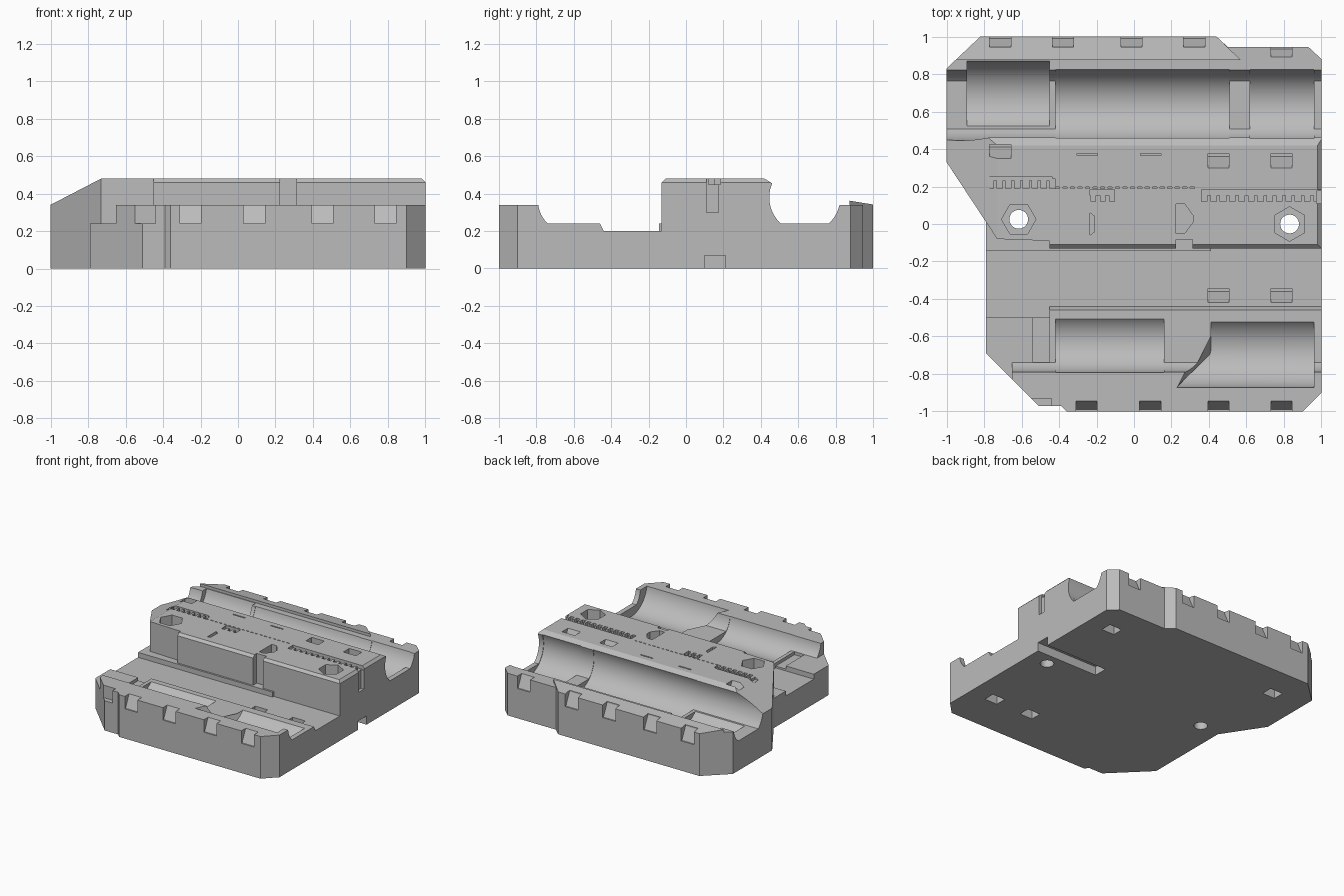
import bpy, bmesh, math
from mathutils import Vector

cube = bpy.data.objects.get("Cube")
if cube:
    bpy.data.objects.remove(cube, do_unlink=True)

grey = bpy.data.materials.new("plain grey")
grey.use_nodes = True
grey.diffuse_color = (0.5, 0.5, 0.5, 1)
grey.node_tree.nodes["Principled BSDF"].inputs["Base Color"].default_value = (0.5, 0.5, 0.5, 1)

AXES = {"x": lambda p, t: (t, p[0], p[1]),
        "y": lambda p, t: (p[0], t, p[1]),
        "z": lambda p, t: (p[0], p[1], t)}


def add_prism(bm, pts, axis, lo, hi):
    """Extrude a flat outline along an axis."""
    place = AXES[axis]
    a = [bm.verts.new(place(p, lo)) for p in pts]
    b = [bm.verts.new(place(p, hi)) for p in pts]
    n = len(pts)
    faces = [bm.faces.new(a), bm.faces.new(b)]
    faces += [bm.faces.new((a[i], a[(i + 1) % n], b[(i + 1) % n], b[i])) for i in range(n)]
    bmesh.ops.recalc_face_normals(bm, faces=faces)


def to_object(bm, name):
    mesh = bpy.data.meshes.new(name)
    bm.to_mesh(mesh)
    bm.free()
    ob = bpy.data.objects.new(name, mesh)
    bpy.context.collection.objects.link(ob)
    return ob


def prism(name, pts, axis, lo, hi):
    bm = bmesh.new()
    add_prism(bm, pts, axis, lo, hi)
    return to_object(bm, name)


def ring(cx, cy, r, n, turn=0.0):
    return [(cx + r * math.cos(turn + math.tau * i / n),
             cy + r * math.sin(turn + math.tau * i / n)) for i in range(n)]


def rect(x0, x1, y0, y1):
    return [(x0, y0), (x1, y0), (x1, y1), (x0, y1)]


def arc(cy, cz, r, side, z_from, z_to, n=8):
    """Trough wall points on one side of a circle."""
    a0, a1 = (math.asin((z - cz) / r) for z in (z_from, z_to))
    steps = [a0 + (a1 - a0) * i / n for i in range(n + 1)]
    return [(cy + side * r * math.cos(a), cz + r * math.sin(a)) for a in steps]


# Side profile of the whole block, swept from left to right
profile = [(-1, 0), (1.01, 0), (1.01, 0.34), (0.875, 0.362), (0.875, 0.34)]
profile += arc(0.635, 0.38, 0.19, 1, 0.34, 0.24)
profile += arc(0.635, 0.38, 0.19, -1, 0.24, 0.455)
profile += [(0.42, 0.48), (-0.11, 0.48), (-0.13, 0.46), (-0.13, 0.24), (-0.145, 0.24),
            (-0.145, 0.2), (-0.44, 0.2), (-0.46, 0.24)]
profile += arc(-0.625, 0.36, 0.166, -1, 0.24, 0.34)
profile += [(-1.01, 0.34), (-1.01, 0)]
profile.pop(0)
block = prism("cradle_block", profile, "x", -1.05, 1.05)

# Plan outline with clipped corners
outline = [(-0.79, -0.69), (-0.51, -0.97), (-0.39, -0.97), (-0.36, -1), (0.9, -1), (1, -0.9),
           (1, 0.88), (0.93, 0.945), (0.5, 0.945), (0.44, 1), (-0.82, 1), (-1, 0.83),
           (-1, 0.33), (-0.79, 0.011)]
helpers = []


def boolean(ob, operation="DIFFERENCE"):
    mod = block.modifiers.new(ob.name, "BOOLEAN")
    mod.operation = operation
    mod.solver = "EXACT"
    mod.object = ob
    ob.hide_render = True
    helpers.append(ob)


def cut(name, pts, axis, lo, hi):
    boolean(prism(name, pts, axis, lo, hi))


def cut_many(name, parts):
    bm = bmesh.new()
    for part in parts:
        add_prism(bm, *part)
    boolean(to_object(bm, name))


boolean(prism("outline", outline, "z", -0.1, 0.7), "INTERSECT")

# Round troughs between the ribs
cut("back_left_trough", ring(0.67, 0.38, 0.203, 64), "x", -0.89, -0.45)
cut("back_middle_trough", ring(0.635, 0.38, 0.193, 64), "x", -0.42, 0.51)
cut("back_right_trough", ring(0.635, 0.38, 0.194, 64), "x", 0.62, 0.96)
cut("front_left_trough", ring(-0.625, 0.36, 0.169, 64), "x", -0.42, 0.16)
skewed = prism("front_right_trough", ring(-0.675, 0.37, 0.2, 64), "x", 0.41, 0.96)
for v in skewed.data.vertices:
    if v.co.x < 0.5:
        v.co.x -= max(0, -0.69 - v.co.y)
boolean(skewed)

# Stepped corners and sloped end of the raised spine
cut("spine_slope", [(-1.05, 0.314), (-0.69, 0.5007), (-1.05, 0.5007)], "y", -0.3, 0.5)
cut("spine_corner", [(-0.85, 0.102), (-0.73, -0.08), (-0.45, -0.09), (-0.45, -0.3),
                     (-0.85, -0.3)], "z", 0.24, 0.6)
cut("spine_end_bevel", [(0.975, 0.485), (1.05, 0.41), (1.05, 0.485)], "y", -0.3, 0.5)
cut("shelf_corner", rect(-0.9, -0.65, -1.1, -0.6), "z", 0.24, 0.5)
cut("shelf_notch", rect(-0.56, -0.44, -1.1, -0.93), "z", 0.24, 0.5)
cut("floor_step", rect(-0.9, -0.45, -0.5, -0.3), "z", 0.2, 0.3)
cut("floor_dip", rect(-0.54, -0.45, -0.74, -0.49), "z", 0.215, 0.3)
cut("ledge_end", rect(0.41, 1.1, -0.2, -0.13), "z", 0.2, 0.3)
cut("rim_end", [(0.44, 1), (0.57, 0.875), (0.57, 0.87), (1.1, 0.87), (1.1, 1.1), (0.44, 1.1)],
    "z", 0.34, 0.45)

# Strap slots along the front and back rims
W = 0.113


def rim_slot(x, edge, side):
    pts = [(side * (edge - 0.055), 0.4), (side * (edge - 0.055), 0.34), (side * (edge - 0.01), 0.24),
           (side * (edge + 0.05), 0.24), (side * (edge + 0.05), 0.4)]
    return pts, "x", x, x + W


cut_many("rim_slots",
         [rim_slot(x, 1, -1) for x in (-0.31, 0.03, 0.395, 0.73)]
         + [rim_slot(x, 1, 1) for x in (-0.77, -0.435, -0.07, 0.265)]
         + [rim_slot(0.73, 0.945, 1)])

# Strap slots in the spine and floor, and their exits underneath
ramps = [(-0.77, 0.35, 0.48), (0.395, 0.3, 0.48), (0.73, 0.3, 0.48),
         (0.395, -0.42, 0.2), (0.73, -0.42, 0.2)]
cut_many("ramp_slots", [([(y, z + 0.02), (y, z), (y + 0.06, z - 0.12), (y + 0.075, z - 0.12),
                          (y + 0.075, z + 0.02)], "x", x, x + W) for x, y, z in ramps])
exits = [(-0.77, 0.68), (0.73, 0.64), (0.395, -0.69), (0.73, -0.69)]
cut_many("under_slots", [([(y, -0.02), (y + 0.09, -0.02), (y + 0.09, 0.02), (y, 0.08)],
                          "x", x, x + W) for x, y in exits])
cut("under_channel", rect(0.45, 1.1, 0.1, 0.21), "z", -0.1, 0.07)

# Screw holes with hexagon recesses
screws = [(-0.615, 0.025, 0.0), (0.83, 0.0, math.pi / 6)]
cut_many("hex_recesses", [(ring(x, y, 0.092, 6, t), "z", 0.38, 0.6) for x, y, t in screws])
cut_many("screw_holes", [(ring(x, y, 0.05, 32), "z", -0.1, 0.6) for x, y, t in screws])

# Toothed grooves on the spine
teeth = [(rect(x, x + 0.03, 0.19, 0.24), "z", 0.45, 0.6)
         for x in [-0.92 + 0.047 * i for i in range(11)]]
teeth += [(rect(x, x + 0.03, 0.12, 0.16), "z", 0.45, 0.6)
          for x in [0.36 + 0.05 * i for i in range(13)]]
teeth += [(rect(x, x + 0.025, 0.12, 0.16), "z", 0.45, 0.6) for x in (-0.23, -0.18, -0.13)]
cut_many("teeth", teeth)
cut_many("tooth_grooves", [(rect(-0.95, -0.435, 0.232, 0.25), "z", 0.45, 0.6),
                           (rect(0.36, 1.1, 0.152, 0.185), "z", 0.45, 0.6),
                           (rect(-0.235, -0.105, 0.152, 0.185), "z", 0.45, 0.6)])
cut_many("dashes", [(rect(x, x + 0.022, 0.19, 0.198), "z", 0.465, 0.6)
                    for x in [-0.42 + 0.04 * i for i in range(19)]])

# Small wire notches
cut_many("wire_notches", [
    (rect(0.225, 0.313, -0.2, -0.083), "z", 0.24, 0.6),
    ([(0.225, -0.05), (0.27, -0.05), (0.315, 0.01), (0.315, 0.045), (0.27, 0.108), (0.225, 0.108)],
     "z", 0.4, 0.6),
    ([(-0.235, -0.06), (-0.21, -0.04), (-0.21, 0.04), (-0.235, 0.06)], "z", 0.4, 0.6),
    (rect(-0.305, -0.195, 0.366, 0.376), "z", 0.44, 0.6),
    (rect(0.035, 0.145, 0.366, 0.376), "z", 0.44, 0.6)])
cut("end_slot", rect(0.975, 1.1, 0.11, 0.175), "z", 0.3, 0.6)

# Bake the cuts into one mesh and drop the helpers
bpy.context.view_layer.update()
deps = bpy.context.evaluated_depsgraph_get()
baked = bpy.data.meshes.new_from_object(block.evaluated_get(deps))
block.modifiers.clear()
block.data = baked
for ob in helpers:
    bpy.data.objects.remove(ob, do_unlink=True)
baked.materials.clear()
baked.materials.append(grey)
for p in baked.polygons:
    p.material_index = 0

bpy.ops.object.select_all(action="DESELECT")
block.select_set(True)
bpy.context.view_layer.objects.active = block
bpy.ops.object.shade_smooth_by_angle(angle=math.radians(20))
